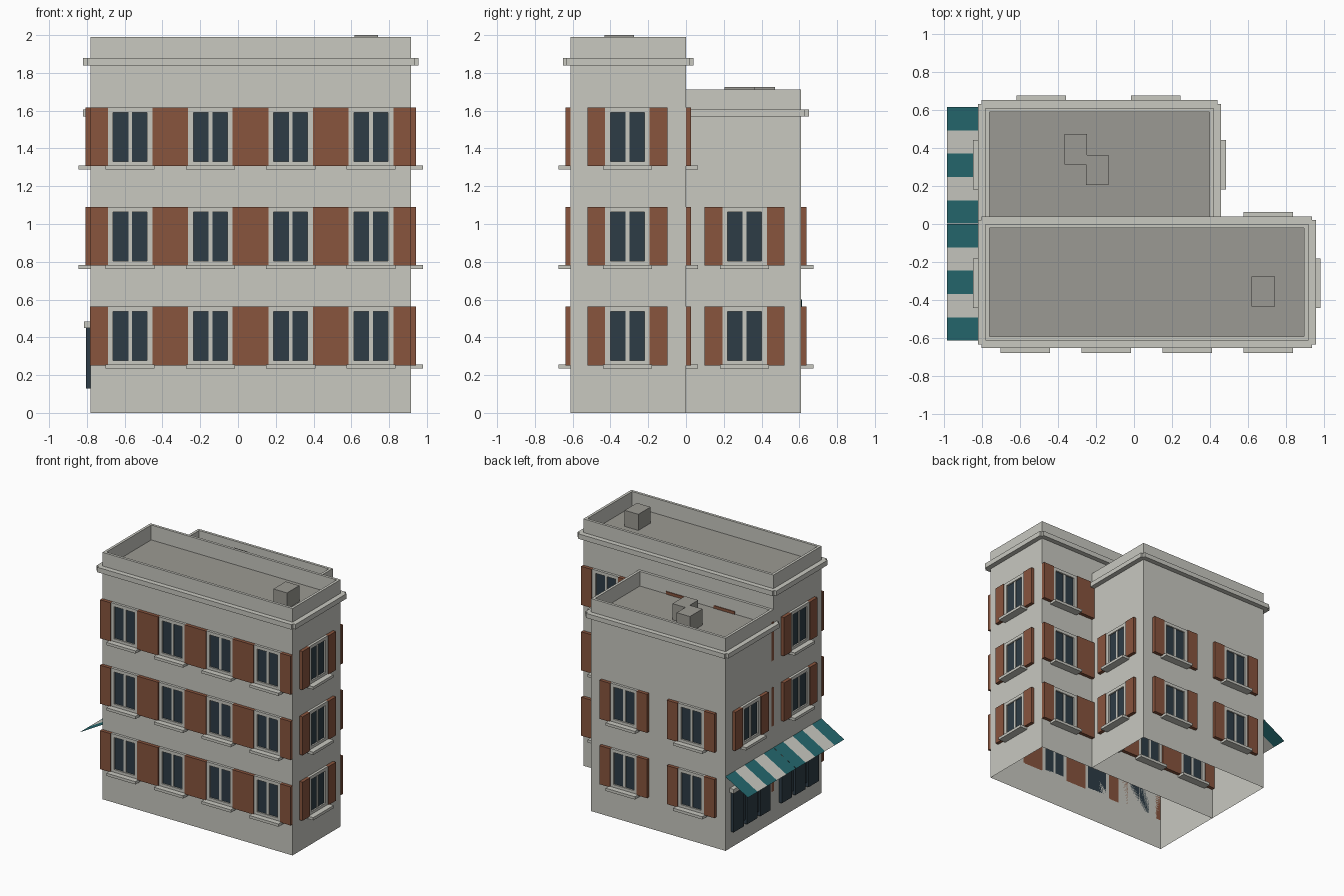
import bpy, bmesh
from math import pi
from mathutils import Vector

cube = bpy.data.objects.get("Cube")
if cube:
    bpy.data.objects.remove(cube, do_unlink=True)


def material(name, rgb):
    m = bpy.data.materials.new(name)
    m.use_nodes = True
    m.diffuse_color = (*rgb, 1)
    m.node_tree.nodes["Principled BSDF"].inputs["Base Color"].default_value = (*rgb, 1)
    return m


MATS = [material("plaster", (0.58, 0.58, 0.53)),
        material("roof_grey", (0.33, 0.323, 0.292)),
        material("shutter_brown", (0.246, 0.089, 0.048)),
        material("dark_glass", (0.027, 0.045, 0.061)),
        material("awning_teal", (0.018, 0.138, 0.156))]
PLASTER, ROOF, SHUTTER, GLASS, TEAL = range(5)


def box(bm, lo, hi, mat=PLASTER):
    lo, hi = Vector(lo), Vector(hi)
    verts = bmesh.ops.create_cube(bm, size=1)["verts"]
    for v in verts:
        v.co = (lo + hi) / 2 + v.co * (hi - lo)
    faces = {f for v in verts for f in v.link_faces}
    for f in faces:
        f.material_index = mat
    return faces


def mesh_from(bm, name):
    me = bpy.data.meshes.new(name)
    bm.to_mesh(me)
    bm.free()
    for m in MATS:
        me.materials.append(m)
    return me


def place(name, me, loc=(0, 0, 0), turn=0):
    ob = bpy.data.objects.new(name, me)
    ob.location = loc
    ob.rotation_euler.z = turn
    bpy.context.collection.objects.link(ob)
    return ob


def block(name, x0, x1, y0, y1, top, deck, hidden_front=False):
    """Open-bottomed block whose roof is sunk behind a parapet."""
    bm = bmesh.new()
    faces = box(bm, (x0, y0, 0), (x1, y1, top))
    roof = max(faces, key=lambda f: f.calc_center_median().z)
    drop = [min(faces, key=lambda f: f.calc_center_median().z)]
    if hidden_front:
        drop.append(min(faces, key=lambda f: f.calc_center_median().y))
    bmesh.ops.inset_region(bm, faces=[roof], thickness=0.03)
    rim = bmesh.ops.extrude_face_region(bm, geom=[roof])["geom"]
    for v in [g for g in rim if isinstance(g, bmesh.types.BMVert)]:
        v.co.z = deck
    for f in [g for g in rim if isinstance(g, bmesh.types.BMFace)]:
        f.material_index = ROOF
    if roof.is_valid:
        drop.append(roof)
    bmesh.ops.delete(bm, geom=drop, context="FACES")
    bmesh.ops.recalc_face_normals(bm, faces=bm.faces)
    place(name, mesh_from(bm, name))


def cornice(name, x0, x1, y0, y1, z0, z1, out=0.04, lap=0.02):
    bm = bmesh.new()
    for a, b in ((y0 - out, y0), (y1, y1 + out)):
        box(bm, (x0 - lap, a, z0), (x1 + lap, b, z1))
    for a, b in ((x0 - out, x0), (x1, x1 + out)):
        box(bm, (a, y0 - lap, z0), (b, y1 + lap, z1))
    place(name, mesh_from(bm, name))


# Walls, parapets and cornices
LEFT, RIGHT, WING, FRONT, BACK = -0.78, 0.915, 0.418, -0.612, 0.61
block("main_block", LEFT, RIGHT, FRONT, 0, 1.99, 1.87)
block("rear_block", LEFT, WING, 0, BACK, 1.713, 1.595, True)
cornice("main_cornice", LEFT, RIGHT, FRONT, 0, 1.84, 1.88)
cornice("rear_cornice", LEFT, WING, 0, BACK, 1.568, 1.605)

# Roof boxes
for name, lo, hi in (
        ("main_chimney", (0.618, -0.432, 1.86), (0.74, -0.276, 2.0)),
        ("rear_chimney_a", (-0.365, 0.312, 1.59), (-0.248, 0.472, 1.725)),
        ("rear_chimney_b", (-0.252, 0.205, 1.59), (-0.133, 0.362, 1.725))):
    bm = bmesh.new()
    box(bm, lo, hi, ROOF)
    place(name, mesh_from(bm, name))

# Shuttered window, facing -y, base of frame at the origin
bm = bmesh.new()
H, W, G = 0.311, 0.118, 0.09
box(bm, (-G, -0.008, 0.02), (G, 0, H - 0.02), GLASS)
box(bm, (-0.01, -0.014, 0.02), (0.01, 0, H - 0.02))
box(bm, (-W, -0.02, 0), (W, 0, 0.026))
box(bm, (-W, -0.02, H - 0.026), (W, 0, H))
box(bm, (-0.13, -0.064, -0.018), (0.13, 0, 0.004))
for s in (-1, 1):
    a, b = sorted((s * G, s * W))
    box(bm, (a, -0.02, 0.026), (b, 0, H - 0.026))
    a, b = sorted((s * W, s * 0.2125))
    box(bm, (a, -0.027, 0), (b, 0, H), SHUTTER)
window = mesh_from(bm, "shuttered_window")

FLOORS = (0.252, 0.779, 1.306)
COLUMNS = [-0.571 + 0.425 * i for i in range(4)]
for i, z in enumerate(FLOORS):
    for x in COLUMNS:
        place("front_window", window, (x, FRONT, z))
        place("main_back_window", window, (x, 0, z), pi)
    place("main_right_window", window, (RIGHT, -0.31, z), pi / 2)
    if i < 2:
        place("wing_right_window", window, (WING, 0.31, z), pi / 2)
        for x in (-0.487, 0.114):
            place("wing_back_window", window, (x, BACK, z), pi)
    if i > 0:
        place("main_left_window", window, (LEFT, -0.31, z), -pi / 2)
place("wing_left_window", window, (LEFT, 0.31, FLOORS[1]), -pi / 2)

# Shopfront: wide dark glazing, projecting middle panel and lintel
bm = bmesh.new()
box(bm, (-0.23, -0.012, 0.165), (0.23, 0, 0.45), GLASS)
for u in (-0.17, 0, 0.17):
    box(bm, (u - 0.065, -0.026, 0.13), (u + 0.065, 0, 0.45), GLASS)
box(bm, (-0.25, -0.036, 0.45), (0.25, 0, 0.485))
shopfront = mesh_from(bm, "shopfront")

# Striped awning: thin sloping sheet of five stripes
bm = bmesh.new()
STRIPE = 0.1225
for i in range(5):
    u0 = (i - 2.5) * STRIPE
    u1 = u0 + STRIPE
    quad = [(u0, 0, 0.6), (u0, -0.203, 0.485), (u1, -0.203, 0.485), (u1, 0, 0.6)]
    f = bm.faces.new([bm.verts.new(p) for p in quad])
    f.material_index = PLASTER if i % 2 else TEAL
awning = mesh_from(bm, "awning")

for y in (-0.306, 0.308):
    place("shopfront", shopfront, (LEFT, y, 0), -pi / 2)
    place("awning", awning, (LEFT, y, 0), -pi / 2)
